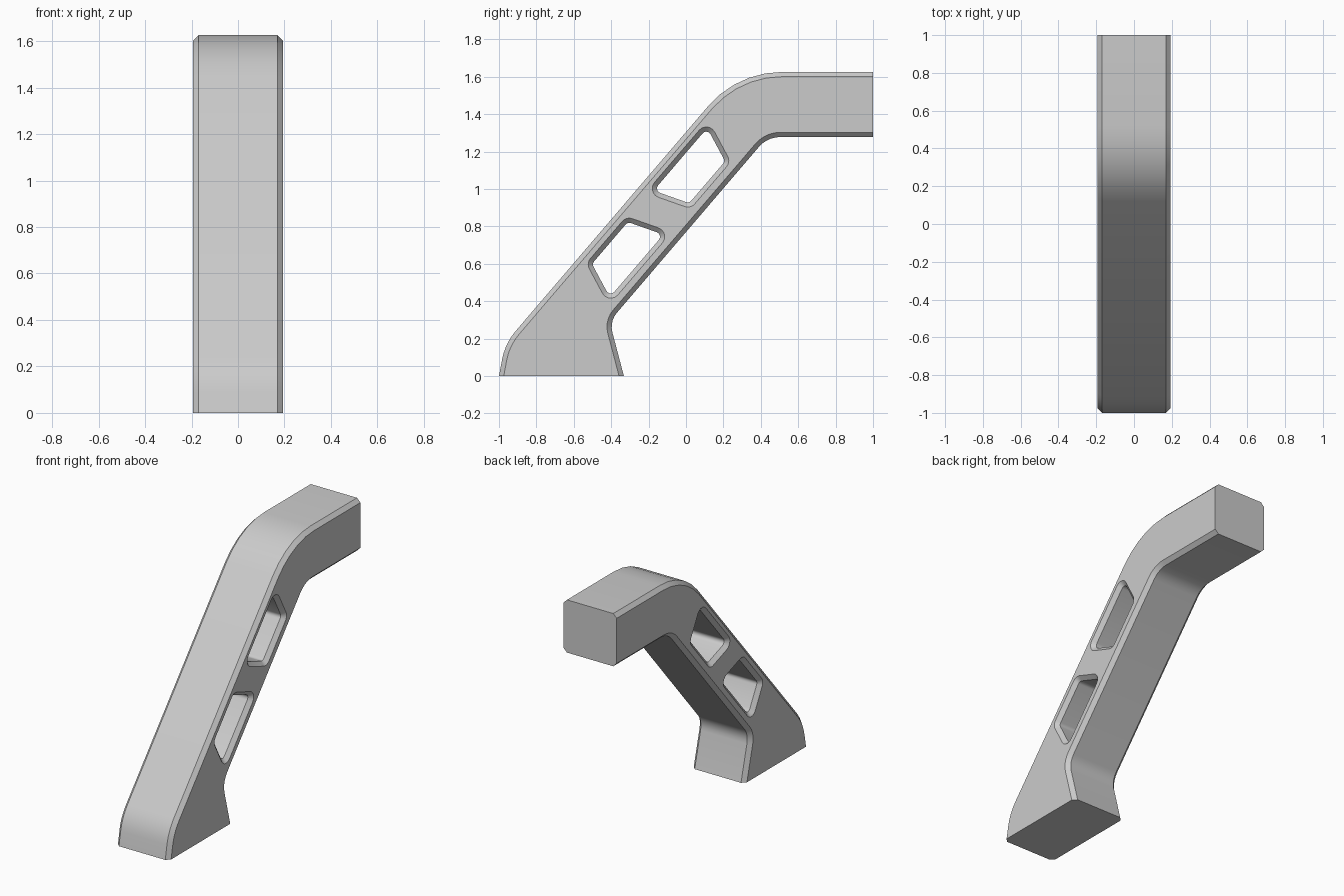
import bpy, bmesh, math
from mathutils import Vector
from mathutils.geometry import intersect_line_line_2d, intersect_point_line

if "Cube" in bpy.data.objects:
    bpy.data.objects.remove(bpy.data.objects["Cube"])

HALF_WIDTH = 0.194
CHAMFER = 0.025


def rounded(corners, steps):
    """Fillet each (y, z, radius) corner of a closed outline."""
    points = [Vector(c[:2]) for c in corners]
    outline = []
    for i, p in enumerate(points):
        radius = corners[i][2]
        if radius == 0:
            outline.append(p)
            continue
        a = (points[i - 1] - p).normalized()
        b = (points[(i + 1) % len(points)] - p).normalized()
        half = a.angle(b) / 2
        reach = radius / math.tan(half)
        start, end = p + a * reach, p + b * reach
        centre = p + (a + b).normalized() * radius / math.sin(half)
        u, v = start - centre, end - centre
        sweep = u.angle(v)
        for k in range(steps + 1):
            t = k / steps
            outline.append(centre + (u * math.sin((1 - t) * sweep)
                                     + v * math.sin(t * sweep)) / math.sin(sweep))
    return outline


def inset(outline, amount, on_cut_end=lambda p, q: False):
    """Shrink a clockwise outline, leaving edges on a cut end in place."""
    lines = []
    for i, p in enumerate(outline):
        q = outline[(i + 1) % len(outline)]
        d = (q - p).normalized()
        shift = 0 if on_cut_end(p, q) else amount
        lines.append((p + Vector((d.y, -d.x)) * shift, d))
    result = []
    for i, (p, d) in enumerate(lines):
        o, e = lines[i - 1]
        s = (p - o).cross(d) / e.cross(d)
        result.append(o + e * s)
    return result


def cut_end(p, q):
    return (p.y < 1e-4 and q.y < 1e-4) or (p.x > 0.9999 and q.x > 0.9999)


# Side profile, clockwise in (y, z)
body = rounded([(-1, 0, 0), (-0.967, 0.175, 0.32), (0.275, 1.626, 0.52),
                (1, 1.626, 0), (1, 1.278, 0), (0.435, 1.278, 0.15),
                (-0.409, 0.292, 0.115), (-0.332, 0, 0)], 5)

# Two windows, one the half-turn of the other
upper = [(0.118, 1.370), (0.239, 1.145), (0.025, 0.895), (-0.216, 0.980)]
lower = [(-0.294 - y, 1.748 - z) for y, z in upper]
windows = [rounded([(y, z, 0.05) for y, z in w], 5) for w in (upper, lower)]

# Each loop pairs its shape through the middle with its shape on the side face
loops = [(body, inset(body, CHAMFER, cut_end))]
loops += [(inset(w, CHAMFER), w) for w in windows]

bm = bmesh.new()
rims = {-1: [], 1: []}
for middle, side in loops:
    rings = []
    for x, shape in ((-HALF_WIDTH, side), (CHAMFER - HALF_WIDTH, middle),
                     (HALF_WIDTH - CHAMFER, middle), (HALF_WIDTH, side)):
        rings.append([bm.verts.new((x, p.x, p.y)) for p in shape])
    n = len(middle)
    for r, s in zip(rings, rings[1:]):
        for i in range(n):
            j = (i + 1) % n
            bm.faces.new((r[i], r[j], s[j], s[i]))
    for sign, ring in ((-1, rings[0]), (1, rings[-1])):
        rims[sign] += [bm.edges.get((ring[i - 1], ring[i])) for i in range(n)]

# Side faces with window openings
for sign, edges in rims.items():
    bmesh.ops.triangle_fill(bm, edges=edges, use_beauty=True, normal=(sign, 0, 0))
bmesh.ops.recalc_face_normals(bm, faces=bm.faces)

mesh = bpy.data.meshes.new("bent_support_arm")
bm.to_mesh(mesh)
bm.free()
arm = bpy.data.objects.new("bent_support_arm", mesh)
bpy.context.collection.objects.link(arm)

# Plain grey finish
grey = bpy.data.materials.new("plain_grey")
grey.use_nodes = True
colour = (0.6, 0.6, 0.6, 1)
grey.diffuse_color = colour
grey.node_tree.nodes["Principled BSDF"].inputs["Base Color"].default_value = colour
mesh.materials.append(grey)

bpy.context.view_layer.objects.active = arm
arm.select_set(True)
bpy.ops.object.shade_smooth_by_angle(angle=math.radians(30))
